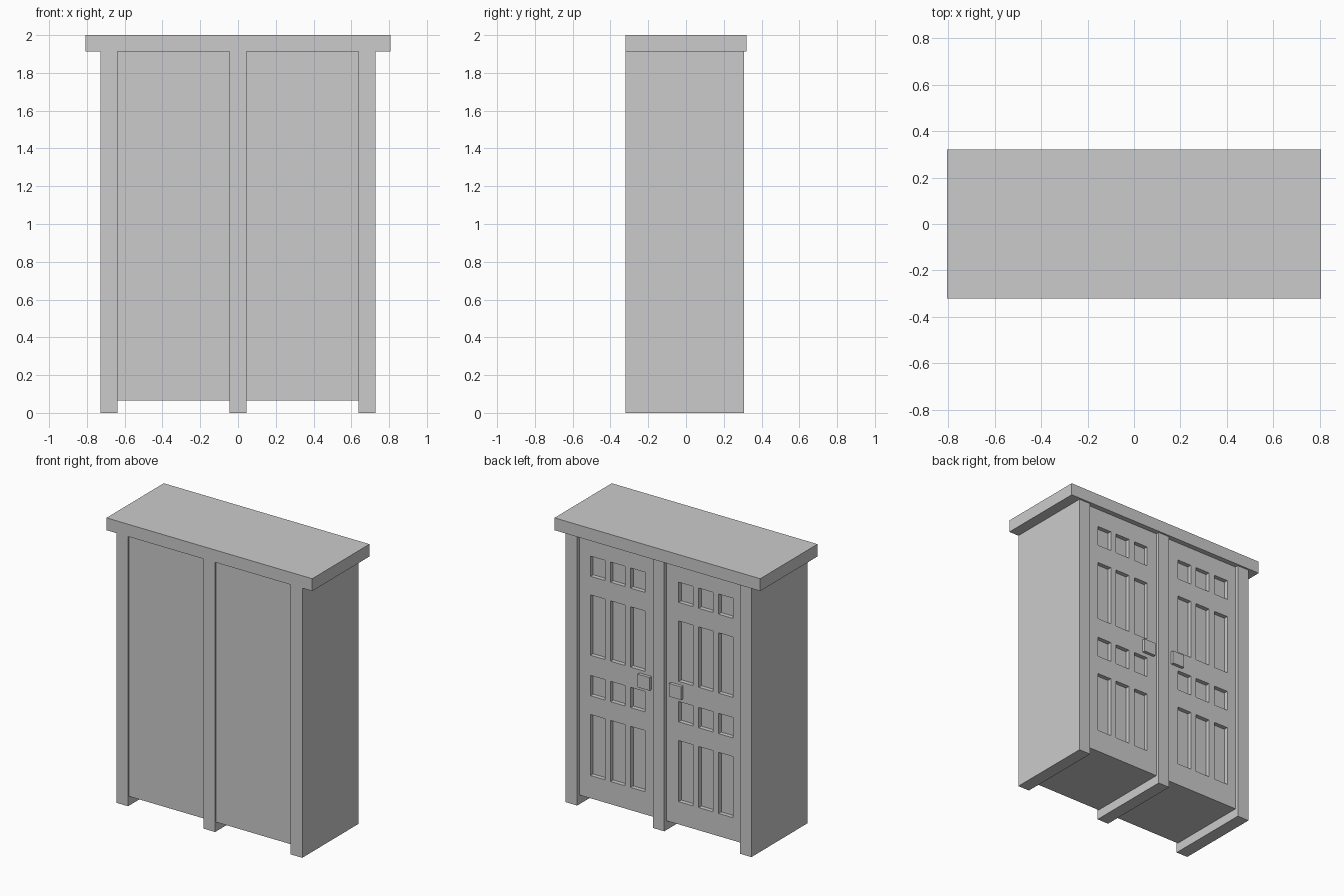
import bpy
import bmesh

old = bpy.data.objects.get("Cube")
if old:
    bpy.data.objects.remove(old, do_unlink=True)

grey = bpy.data.materials.new("plain_grey")
grey.use_nodes = True
grey.diffuse_color = (0.6, 0.6, 0.6, 1)
grey.node_tree.nodes["Principled BSDF"].inputs["Base Color"].default_value = (0.6, 0.6, 0.6, 1)


def add_object(name, bm):
    mesh = bpy.data.meshes.new(name)
    bm.to_mesh(mesh)
    bm.free()
    mesh.materials.append(grey)
    obj = bpy.data.objects.new(name, mesh)
    bpy.context.collection.objects.link(obj)
    return obj


def box(name, x, y, z):
    """Box spanning the given (low, high) pairs."""
    bm = bmesh.new()
    bmesh.ops.create_cube(bm, size=1)
    for v in bm.verts:
        v.co = [r[0] if c < 0 else r[1] for c, r in zip(v.co, (x, y, z))]
    return add_object(name, bm)


# Main dimensions
HALF_W, TOP_Z, FLOOR_Z = 0.729, 1.9125, 0.066
BACK_Y, POST_Y, DOOR_Y = -0.321, 0.308, 0.284
POST_IN, POST_MID = 0.638, 0.045
PANEL_DEPTH = 0.03

# Cornice slab on top
box("cornice", (-0.807, 0.807), (BACK_Y, 0.321), (TOP_Z, 2.0))

# Full depth upright partitions, which also form the feet
for name, x in (("right_upright", (-HALF_W, -POST_IN)),
                ("middle_upright", (-POST_MID, POST_MID)),
                ("left_upright", (POST_IN, HALF_W))):
    box(name, x, (BACK_Y, POST_Y), (0, TOP_Z))

# Panel openings: heights from bottom to top
ROWS = (0.227, 0.66, 0.793, 0.937, 1.08, 1.508, 1.64, 1.783)
COLUMN_PITCH, COLUMN_W = 0.157, 0.112


def panelled_door(name, x_low, x_high, centre):
    """Sheet with a grid of openings, thickened away from its face."""
    xs = [x_low]
    for i in (-1, 0, 1):
        mid = centre + i * COLUMN_PITCH
        xs += [mid - COLUMN_W / 2, mid + COLUMN_W / 2]
    xs.append(x_high)
    zs = [FLOOR_Z, *ROWS, TOP_Z]
    bm = bmesh.new()
    grid = [[bm.verts.new((x, DOOR_Y, z)) for z in zs] for x in xs]
    for i in range(len(xs) - 1):
        for j in range(len(zs) - 1):
            if i % 2 and j % 2:
                continue  # opening
            bm.faces.new((grid[i][j], grid[i][j + 1],
                          grid[i + 1][j + 1], grid[i + 1][j]))
    door = add_object(name, bm)
    solid = door.modifiers.new("thickness", "SOLIDIFY")
    solid.thickness = PANEL_DEPTH
    solid.offset = -1


# Carcass, door and knob for each half
for side, x_low, x_high, centre, knob_x in (
        ("left", POST_MID, POST_IN, 0.337, 0.119),
        ("right", -POST_IN, -POST_MID, -0.354, -0.128)):
    box(side + "_carcass", (x_low, x_high), (BACK_Y + 0.011, DOOR_Y - PANEL_DEPTH),
        (FLOOR_Z, TOP_Z))
    panelled_door(side + "_door", x_low, x_high, centre)
    box(side + "_knob", (knob_x - 0.047, knob_x + 0.047),
        (DOOR_Y - 0.01, POST_Y - 0.002), (0.965, 1.058))
